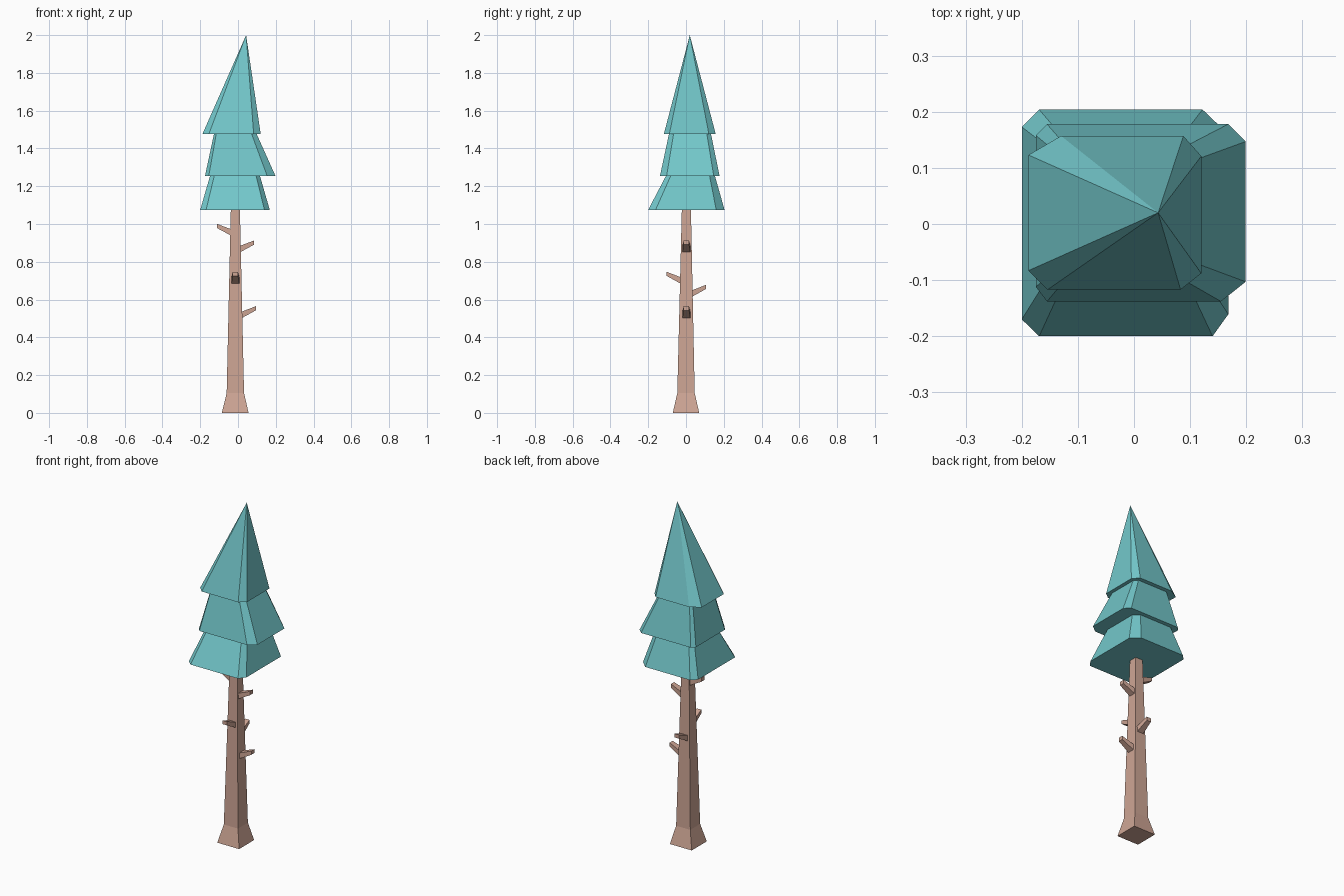
import bpy
from mathutils import Matrix, Vector
from math import radians

if "Cube" in bpy.data.objects:
    bpy.data.objects.remove(bpy.data.objects["Cube"])


def material(name, color):
    m = bpy.data.materials.new(name)
    m.diffuse_color = (*color, 1)
    m.use_nodes = True
    m.node_tree.nodes["Principled BSDF"].inputs["Base Color"].default_value = m.diffuse_color
    return m


BARK = material("bark", (0.62, 0.38, 0.30))
NEEDLES = material("needles", (0.17, 0.57, 0.59))


def loft(name, rings, mat):
    """Closed solid through rings of equal length; a one-point last ring is an apex."""
    n = len(rings[0])
    verts = [v for r in rings for v in r]
    faces = [tuple(reversed(range(n)))]
    for k in range(len(rings) - 1):
        a, b = k * n, (k + 1) * n
        for i in range(n):
            j = (i + 1) % n
            if len(rings[k + 1]) == 1:
                faces.append((a + i, a + j, b))
            else:
                faces.append((a + i, a + j, b + j, b + i))
    if len(rings[-1]) > 1:
        faces.append(tuple(range(len(verts) - n, len(verts))))
    me = bpy.data.meshes.new(name)
    me.from_pydata(verts, [], faces)
    me.materials.append(mat)
    ob = bpy.data.objects.new(name, me)
    bpy.context.collection.objects.link(ob)
    return ob


def rect(x0, x1, y0, y1, z):
    return [(x0, y0, z), (x1, y0, z), (x1, y1, z), (x0, y1, z)]


def ring(points, z):
    return [(x, y, z) for x, y in points]


def fit(points, x0, x1, y0, y1):
    """Remap an outline into a new bounding rectangle."""
    xs, ys = zip(*points)
    fx = (x1 - x0) / (max(xs) - min(xs))
    fy = (y1 - y0) / (max(ys) - min(ys))
    return [(x0 + (x - min(xs)) * fx, y0 + (y - min(ys)) * fy) for x, y in points]


# Trunk: square, tapered, with a flared foot
loft("trunk", [rect(-0.086, 0.056, -0.07, 0.07, 0),
               rect(-0.060, 0.032, -0.046, 0.046, 0.105),
               rect(-0.038, 0.010, -0.022, 0.026, 1.08)], BARK)

# Foliage tiers: irregular chamfered squares, counter-clockwise from front left
low = [(-0.169, -0.2), (0.14, -0.2), (0.168, -0.161), (0.168, 0.16),
       (0.122, 0.204), (-0.169, 0.204), (-0.2, 0.173), (-0.2, -0.17)]
mid = [(-0.155, -0.138), (0.155, -0.138), (0.199, -0.103), (0.199, 0.147),
       (0.168, 0.178), (-0.155, 0.178), (-0.175, 0.158), (-0.175, -0.112)]
top = [(-0.154, -0.117), (0.083, -0.117), (0.12, -0.088), (0.12, 0.121),
       (0.088, 0.157), (-0.13, 0.157), (-0.188, 0.123), (-0.188, -0.083)]

loft("lower_foliage", [ring(low, 1.075),
                       ring(fit(low, -0.148, 0.116, -0.106, 0.153), 1.255)], NEEDLES)
loft("middle_foliage", [ring(mid, 1.253),
                        ring(fit(mid, -0.127, 0.098, -0.09, 0.132), 1.478)], NEEDLES)
loft("top_foliage", [ring(top, 1.477), [(0.043, 0.02, 2.0)]], NEEDLES)


# Branch stubs: tapered boxes that rise outwards from the trunk
def stub(name, angle, start, end, z):
    rot = Matrix.Rotation(radians(angle), 3, 'Z')
    centre = Vector((-0.014, 0.002, 0))

    def section(r, w, z0, z1):
        return [tuple(rot @ Vector((r, s * w, h)) + centre)
                for s, h in ((-1, z0), (-1, z1), (1, z1), (1, z0))]

    loft(name, [section(start, 0.021, z, z + 0.034),
                section(end, 0.014, z + 0.041, z + 0.063)][::1], BARK)


for name, angle, start, end, z in (
        ("branch_left", 180, 0.022, 0.098, 0.938),
        ("branch_right_upper", 0, 0.024, 0.100, 0.850),
        ("branch_front", 270, 0.030, 0.104, 0.684),
        ("branch_back", 90, 0.030, 0.104, 0.615),
        ("branch_right_lower", 0, 0.034, 0.109, 0.502)):
    stub(name, angle, start, end, z)

# Make every face point outwards
import bmesh
for ob in bpy.data.objects:
    bm = bmesh.new()
    bm.from_mesh(ob.data)
    bmesh.ops.recalc_face_normals(bm, faces=bm.faces)
    bm.to_mesh(ob.data)
    bm.free()
